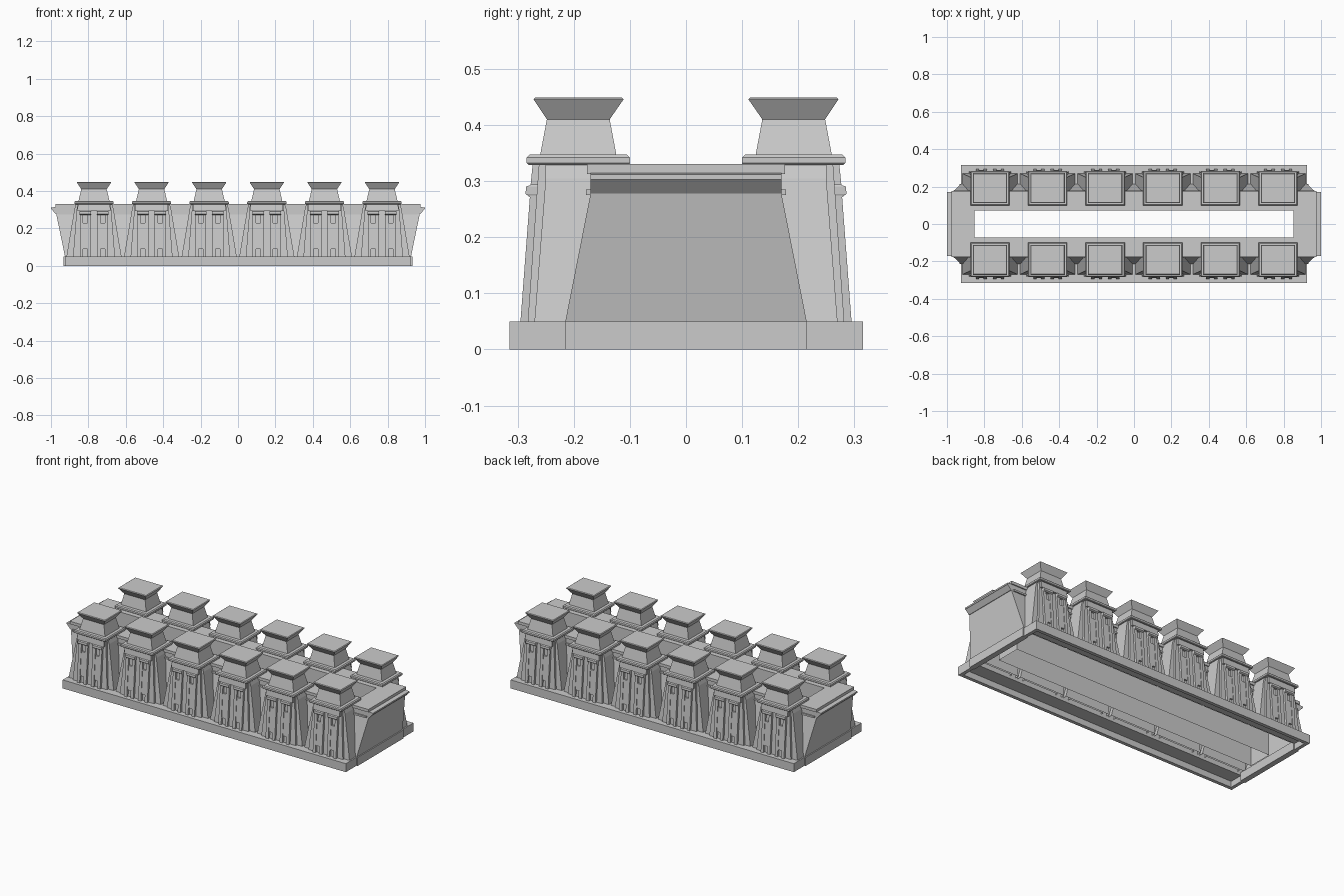
import bpy, bmesh

if "Cube" in bpy.data.objects:
    bpy.data.objects.remove(bpy.data.objects["Cube"])


def make(name, verts, faces):
    me = bpy.data.meshes.new(name)
    me.from_pydata(verts, [], faces)
    bm = bmesh.new()
    bm.from_mesh(me)
    bmesh.ops.recalc_face_normals(bm, faces=bm.faces)
    bm.to_mesh(me)
    bm.free()
    ob = bpy.data.objects.new(name, me)
    bpy.context.collection.objects.link(ob)
    return ob


def loft(name, levels, bottom=True, top=True):
    """Stack of rectangles (x0, x1, y0, y1, z) joined by flat faces."""
    verts, faces = [], []
    for x0, x1, y0, y1, z in levels:
        verts += [(x0, y0, z), (x1, y0, z), (x1, y1, z), (x0, y1, z)]
    for k in range(len(levels) - 1):
        for i in range(4):
            j = (i + 1) % 4
            faces.append((4*k + i, 4*k + j, 4*k + 4 + j, 4*k + 4 + i))
    n = 4 * (len(levels) - 1)
    if bottom:
        faces.append((3, 2, 1, 0))
    if top:
        faces.append((n, n + 1, n + 2, n + 3))
    return make(name, verts, faces)


def centred(hx, hy, z):
    return (-hx, hx, -hy, hy, z)


def ring(name, outer, inner, z0, z1):
    """Rectangular frame with a hole."""
    (ox, oy), (ix, iy) = outer, inner
    verts = []
    for z in (z0, z1):
        for a, b in ((ox, oy), (ix, iy)):
            verts += [(-a, -b, z), (a, -b, z), (a, b, z), (-a, b, z)]
    faces = []
    for i in range(4):
        j = (i + 1) % 4
        faces += [(i, j, 8 + j, 8 + i), (4 + i, 4 + j, 12 + j, 12 + i),
                  (i, j, 4 + j, 4 + i), (8 + i, 8 + j, 12 + j, 12 + i)]
    return make(name, verts, faces)


# plinth, open underneath
ring("plinth", (0.925, 0.315), (0.9, 0.215), 0.035, 0.05)
ring("plinth_skirt", (0.925, 0.315), (0.905, 0.295), 0.0, 0.05)
for s in (-1, 1):
    xs = sorted((0.9*s, 0.932*s))
    loft("plinth_end", [(*xs, -0.215, 0.215, 0), (*xs, -0.215, 0.215, 0.05)])

# hollow main wall: long sides lean in, ends lean out
loft("main_wall", [centred(0.925, 0.215, 0.05), centred(0.972, 0.17, 0.278),
                   centred(0.972, 0.17, 0.315)], bottom=False, top=False)
ring("roof", (0.975, 0.176), (0.853, 0.073), 0.313, 0.33)
loft("courtyard_wall", [centred(0.853, 0.073, 0.01), centred(0.853, 0.073, 0.33)],
     bottom=False, top=False)

# flared end cornices and slim side mouldings
for s in (-1, 1):
    def end(x, z, y=0.17):
        a, b = sorted((0.95*s, x*s))
        return (a, b, -y, y, z)
    loft("end_cornice", [end(0.975, 0.278), end(0.998, 0.303), end(1.0, 0.303),
                         end(1.0, 0.312), end(0.975, 0.314)])
    ys = sorted((0.16*s, 0.178*s))
    loft("side_moulding", [(-0.96, 0.96, *ys, 0.275), (-0.96, 0.96, *ys, 0.285)])


def tower(cx, s):
    def lv(hx, near, far, z, dx=0):
        y0, y1 = sorted((near*s, far*s))
        return (cx + dx - hx, cx + dx + hx, y0, y1, z)

    # stepped battered body, open below
    loft("tower_buttress", [lv(0.147, 0.19, 0.27, 0.05), lv(0.104, 0.165, 0.25, 0.305),
                            lv(0.096, 0.16, 0.25, 0.332)], bottom=False)
    loft("tower_shaft", [lv(0.112, 0.2, 0.282, 0.05), lv(0.09, 0.15, 0.262, 0.332)],
         bottom=False)
    # framed door slots: jambs and lintel on each half of the front
    for d in (-0.046, 0.046):
        for e in (-0.021, 0.021):
            loft("door_jamb", [lv(0.009, 0.27, 0.295, 0.05, d + e),
                               lv(0.009, 0.25, 0.278, 0.275, d + e)])
        loft("door_panel", [lv(0.014, 0.26, 0.289, 0.09, d),
                            lv(0.014, 0.25, 0.279, 0.23, d)])
        loft("door_lintel", [lv(0.029, 0.25, 0.279, 0.272, d), lv(0.031, 0.25, 0.286, 0.277, d),
                             lv(0.031, 0.25, 0.285, 0.29, d), lv(0.029, 0.25, 0.277, 0.293, d)])
    loft("tower_frieze", [lv(0.088, 0.2, 0.277, 0.293), lv(0.086, 0.2, 0.273, 0.332)])
    # ledge, neck and flared cap
    loft("tower_ledge", [lv(0.102, 0.103, 0.281, 0.329), lv(0.105, 0.1, 0.284, 0.332),
                         lv(0.105, 0.1, 0.284, 0.342), lv(0.1, 0.105, 0.279, 0.347)])
    loft("tower_cap", [lv(0.083, 0.124, 0.26, 0.346), lv(0.068, 0.136, 0.248, 0.41),
                       lv(0.092, 0.111, 0.272, 0.446), lv(0.088, 0.115, 0.268, 0.449)])


# two rows of six towers
for i in range(6):
    for s in (-1, 1):
        tower((i - 2.5) * 0.308, s)
